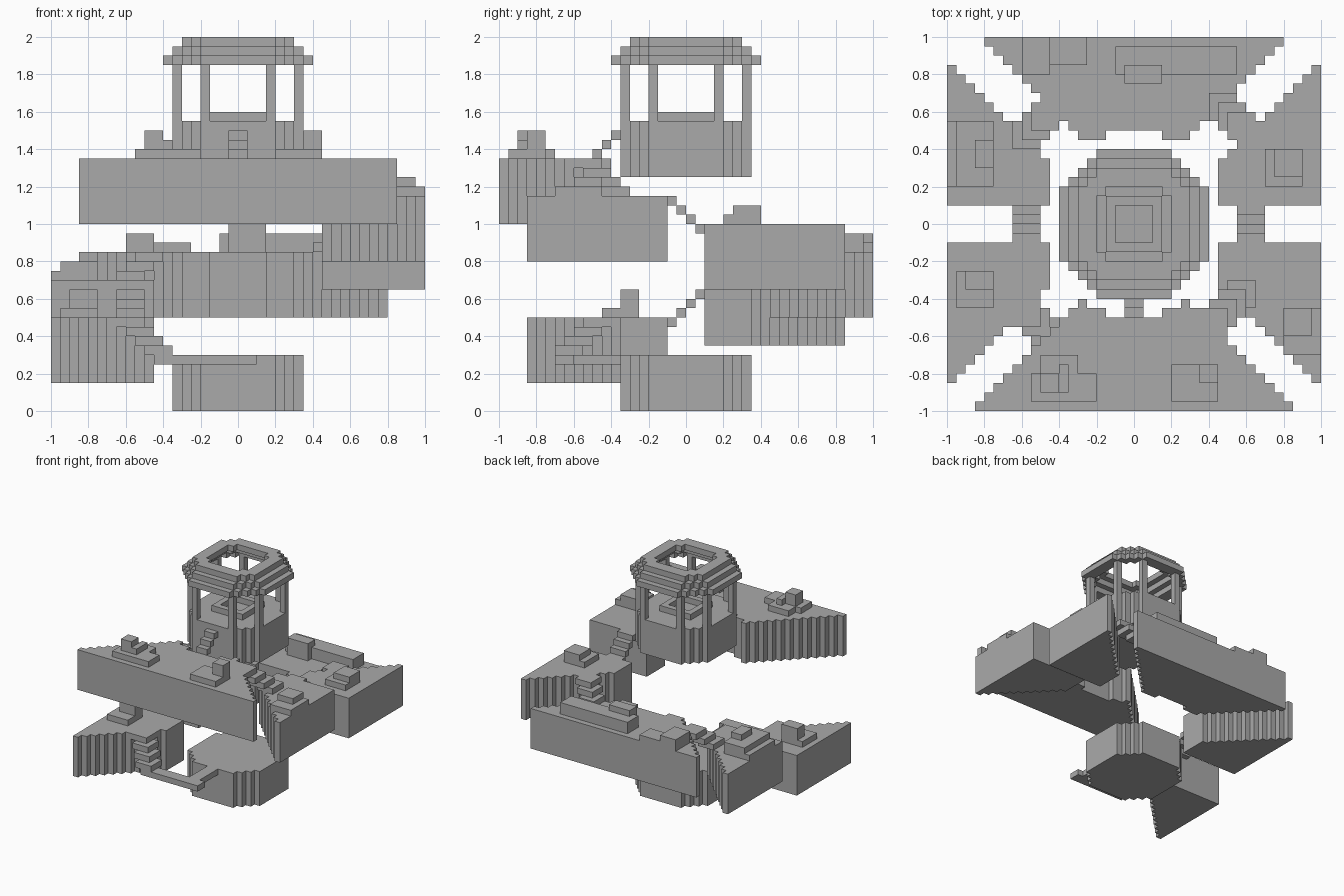
import bpy

if "Cube" in bpy.data.objects:
    bpy.data.objects.remove(bpy.data.objects["Cube"])

U = 0.05  # block size
stone = bpy.data.materials.new("grey stone")
stone.diffuse_color = (0.4, 0.4, 0.4, 1)
stone.use_nodes = True
stone.node_tree.nodes["Principled BSDF"].inputs["Base Color"].default_value = stone.diffuse_color


def n(v):
    return round(v / U)


def box(x0, x1, y0, y1, z0, z1):
    """Set of blocks filling a box."""
    return {(i, j, k) for i in range(n(x0), n(x1)) for j in range(n(y0), n(y1))
            for k in range(n(z0), n(z1))}


def area(z0, z1, test):
    """Extrude every block column whose outer corner / centre passes the test."""
    out = set()
    for i in range(-20, 20):
        for j in range(-20, 20):
            ox, oy = max(-i, i + 1), max(-j, j + 1)   # outer corner, in blocks
            if test((i + .5) * U, (j + .5) * U, ox, oy):
                out |= {(i, j, k) for k in range(n(z0), n(z1))}
    return out


def octagon(r, s, z0, z1):
    r, s = n(r), n(s)
    return area(z0, z1, lambda x, y, a, b: a <= r and b <= r and a + b <= s)


SIDES = [((1, 0, 0), [(1, 0, 0), (1, 1, 0), (1, 1, 1), (1, 0, 1)]),
         ((-1, 0, 0), [(0, 0, 0), (0, 0, 1), (0, 1, 1), (0, 1, 0)]),
         ((0, 1, 0), [(0, 1, 0), (0, 1, 1), (1, 1, 1), (1, 1, 0)]),
         ((0, -1, 0), [(0, 0, 0), (1, 0, 0), (1, 0, 1), (0, 0, 1)]),
         ((0, 0, 1), [(0, 0, 1), (1, 0, 1), (1, 1, 1), (0, 1, 1)]),
         ((0, 0, -1), [(0, 0, 0), (0, 1, 0), (1, 1, 0), (1, 0, 0)])]


def build(name, cells):
    """Make one object from the outer skin of a block set."""
    verts, faces = {}, []
    for c in sorted(cells):
        for d, quad in SIDES:
            if tuple(p + q for p, q in zip(c, d)) in cells:
                continue
            faces.append([verts.setdefault(tuple(p + q for p, q in zip(c, v)), len(verts))
                          for v in quad])
    me = bpy.data.meshes.new(name)
    me.from_pydata([tuple(a * U for a in v) for v in verts], [], faces)
    me.materials.append(stone)
    bpy.context.collection.objects.link(bpy.data.objects.new(name, me))


def side_platform(sx, sy, z):
    return area(z, z + .35, lambda x, y, a, b: x * sx > .45 and y * sy > .1 and b <= a - 3)


def end_platform(sy, z, gap):
    return area(z, z + .35, lambda x, y, a, b: y * sy > .4 and x * x + y * y > .25 and a <= b - gap)


def stairs(x, y, dx, dy, z0, count):
    """Diagonal run of square treads."""
    out = set()
    for k in range(count):
        cx, cy, z = x + dx * k * U, y + dy * k * U, z0 + k * U
        out |= box(cx - .075, cx + .075, cy - .075, cy + .075, z, z + U)
    return out


# base and the path leaving it
build("base", octagon(.35, .55, 0, .3))
build("path", box(-.05, .05, -.6, -.35, .25, .3) | box(-.45, .1, -.7, -.6, .25, .3))

# spiral of platforms, each with its rubble
build("left_front_platform", side_platform(-1, -1, .15)
      | box(-.95, -.75, -.45, -.25, .5, .55) | box(-.9, -.75, -.35, -.25, .55, .65))
build("left_back_platform", side_platform(-1, 1, .35)
      | box(-1, -.75, .2, .55, .7, .75) | box(-.95, -.75, .2, .55, .75, .8)
      | box(-.85, -.75, .3, .45, .8, .85))
build("back_platform", end_platform(1, .5, 4)
      | box(-.45, -.25, .85, 1, .85, .9) | box(-.6, -.45, .8, 1, .85, .95)
      | box(-.1, .55, .8, .95, .85, .95) | box(-.05, .15, .75, .85, .85, 1))
build("right_back_platform", side_platform(1, 1, .65)
      | box(.7, .9, .2, .4, 1, 1.05) | box(.75, .9, .25, .4, 1.05, 1.1))
build("right_front_platform", side_platform(1, -1, .8)
      | box(.8, 1, -.7, -.45, 1.15, 1.2) | box(.8, .95, -.6, -.45, 1.2, 1.25))
build("front_platform", end_platform(-1, 1, 3)
      | box(-.55, -.2, -.95, -.8, 1.35, 1.4) | box(-.5, -.3, -.8, -.7, 1.35, 1.4)
      | box(-.5, -.4, -.9, -.8, 1.4, 1.5) | box(-.4, -.35, -.9, -.75, 1.4, 1.45)
      | box(.2, .45, -.95, -.75, 1.35, 1.4) | box(.35, .45, -.85, -.75, 1.4, 1.5))

# diagonal stairs across the corner gaps
build("left_front_stairs", stairs(-.425, -.625, -1, 1, .3, 4))
build("left_back_stairs", stairs(-.575, .475, 1, 1, .7, 3))
build("right_back_stairs", stairs(.475, .625, 1, -1, .85, 3))
build("right_front_stairs", stairs(.575, -.375, -1, -1, 1.15, 4))

# straight stairs between the side platforms, and up to the tower
left, right, front = set(), set(), set()
for k in range(4):
    y = -.1 + k * U
    left |= box(-.65, -.5, y, y + U, .45 + k * U, .5 + k * U)
    right |= box(.55, .7, y, y + U, 1.1 - k * U, 1.15 - k * U)
for k in range(3):
    y = -.5 + k * U
    front |= box(-.05, .05, y, y + U, 1.35 + k * U, 1.4 + k * U)
build("left_steps", left)
build("right_steps", right)
build("tower_steps", front)

# tower body, centre ring, posts and stepped open roof
build("tower", octagon(.35, .55, 1.25, 1.55))
build("tower_ring", box(-.15, .15, -.15, .15, 1.55, 1.6) - box(-.1, .1, -.1, .1, 1.55, 1.6))
posts = area(1.55, 1.85, lambda x, y, a, b: (a, b) in ((7, 4), (4, 7)))
build("posts", posts)
roof = set()
for k in range(3):
    z, r = 1.85 + k * U, .4 - k * U
    hole = (r - .1, (.5, .45, .35)[k])
    roof |= octagon(r, r + .2, z, z + U) - octagon(*hole, z, z + U)
build("roof", roof)
